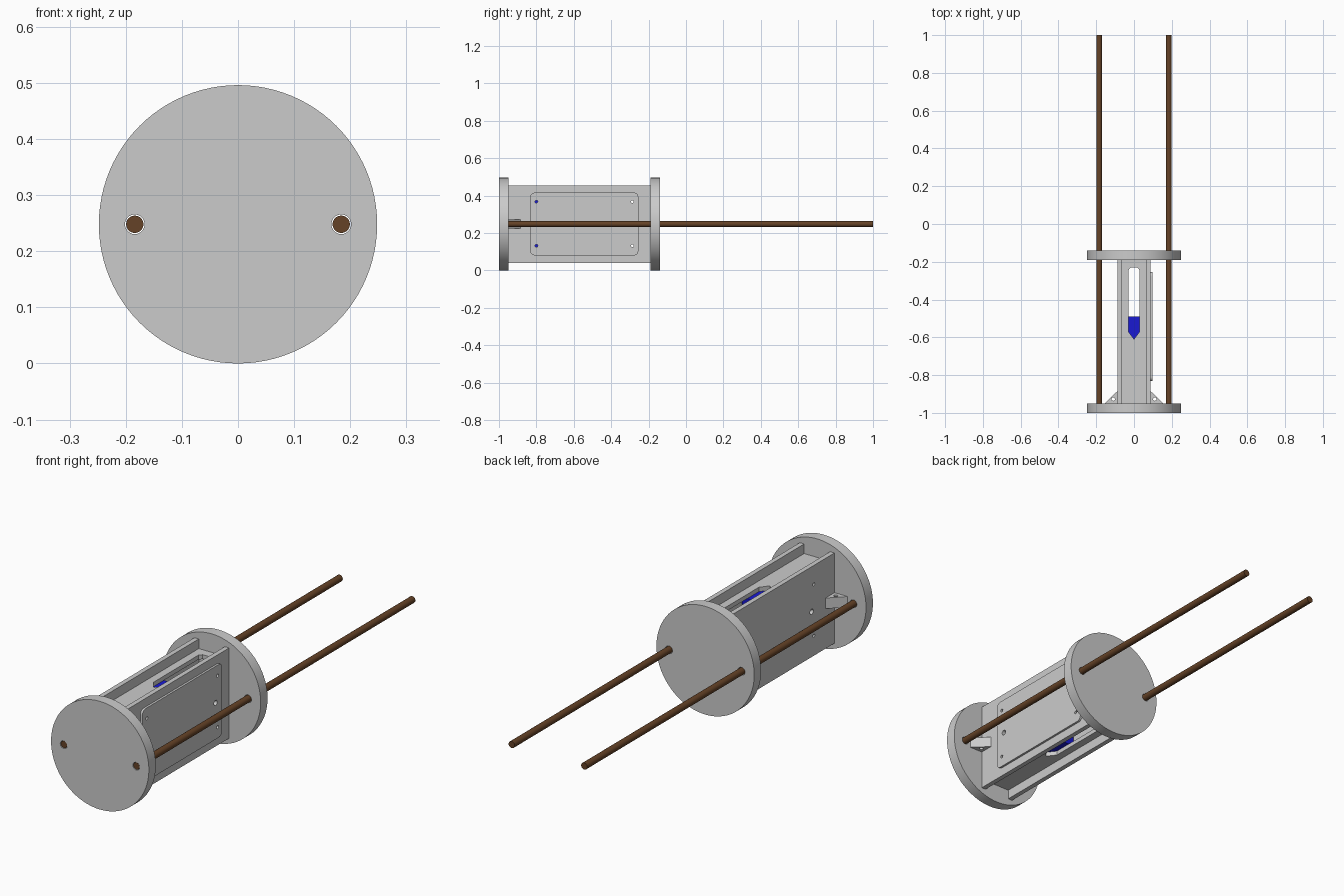
import bpy, bmesh, math
from mathutils import Matrix

if "Cube" in bpy.data.objects:
    bpy.data.objects.remove(bpy.data.objects["Cube"])

Z = 0.248          # height of the main axis
Y0, Y1 = -0.95, -0.19   # body between the two discs


def material(name, rgb):
    m = bpy.data.materials.new(name)
    m.diffuse_color = (*rgb, 1)
    m.use_nodes = True
    m.node_tree.nodes["Principled BSDF"].inputs["Base Color"].default_value = m.diffuse_color
    return m


def prism(name, pts, to_world, depth, mat=None):
    """Extrude a 2D outline by depth along local z, then place it with to_world(u, v, w)."""
    bm = bmesh.new()
    lo = [bm.verts.new(to_world(u, v, depth[0])) for u, v in pts]
    hi = [bm.verts.new(to_world(u, v, depth[1])) for u, v in pts]
    n = len(pts)
    bm.faces.new(lo)
    bm.faces.new(hi)
    for i in range(n):
        j = (i + 1) % n
        bm.faces.new((lo[i], lo[j], hi[j], hi[i]))
    bmesh.ops.recalc_face_normals(bm, faces=bm.faces)
    me = bpy.data.meshes.new(name)
    bm.to_mesh(me)
    bm.free()
    ob = bpy.data.objects.new(name, me)
    bpy.context.collection.objects.link(ob)
    if mat:
        me.materials.append(mat)
    return ob


def along_x(u, v, w): return (w, u, v)    # outline in y, z
def along_y(u, v, w): return (u, w, v)    # outline in x, z
def along_z(u, v, w): return (u, v, w)    # outline in x, y


def circle(u, v, r, n):
    return [(u + r * math.cos(2 * math.pi * i / n), v + r * math.sin(2 * math.pi * i / n))
            for i in range(n)]


def rect(u0, u1, v0, v1):
    return [(u0, v0), (u1, v0), (u1, v1), (u0, v1)]


def rounded(u0, u1, v0, v1, r, n=6):
    pts = []
    for k, (cu, cv) in enumerate([(u1 - r, v1 - r), (u0 + r, v1 - r), (u0 + r, v0 + r), (u1 - r, v0 + r)]):
        for i in range(n + 1):
            a = math.pi / 2 * (k + i / n)
            pts.append((cu + r * math.cos(a), cv + r * math.sin(a)))
    return pts


def smooth(ob):
    bpy.ops.object.select_all(action='DESELECT')
    ob.select_set(True)
    bpy.context.view_layer.objects.active = ob
    bpy.ops.object.shade_smooth_by_angle(angle=math.radians(30))


def cut(ob, cutters):
    bpy.context.view_layer.objects.active = ob
    for c in cutters:
        m = ob.modifiers.new("hole", 'BOOLEAN')
        m.operation, m.solver, m.object = 'DIFFERENCE', 'EXACT', c
        bpy.ops.object.modifier_apply(modifier=m.name)
    for c in cutters:
        bpy.data.objects.remove(c)


wood = material("wood", (0.13, 0.055, 0.02))
blue = material("blue", (0.01, 0.01, 0.65))

# End discs with clearance holes for the rods
for name, y in (("front_disc", -1.0), ("rear_disc", Y1)):
    disc = prism(name, circle(0, Z, 0.248, 96), along_y, (y, y + 0.05))
    cut(disc, [prism("rod_hole", circle(s * 0.184, Z, 0.0175, 24), along_y, (y - 0.1, y + 0.1))
               for s in (-1, 1)])
    smooth(disc)

# Long wooden rods
for name, s in (("left_rod", -1), ("right_rod", 1)):
    smooth(prism(name, circle(s * 0.184, Z, 0.0155, 24), along_y, (-0.998, 1.0), wood))


def screw_holes():
    spots = [(y, z, 0.0075) for y in (-0.80, -0.287) for z in (0.132, 0.368)]
    spots += [(y, Z, 0.012) for y in (-0.785, -0.302)]
    return [prism("screw_hole", circle(y, z, r, 16), along_x, (-0.3, 0.3)) for y, z, r in spots]


# Side walls and the rounded cover on the right
walls = [
    ("left_wall", rect(Y0, Y1, 0.041, 0.455), (-0.088, -0.066)),
    ("right_wall", rect(Y0, Y1, 0.041, 0.455), (0.066, 0.088)),
    ("right_cover", rounded(-0.832, -0.255, 0.081, 0.416, 0.022), (0.088, 0.098)),
]
for name, outline, depth in walls:
    wall = prism(name, outline, along_x, depth)
    cut(wall, screw_holes())
    smooth(wall)

# Recessed top and bottom plates with a pointed slot
slot = [(0, -0.61), (0.03, -0.57), (0.03, -0.245), (0.018, -0.23),
        (-0.018, -0.23), (-0.03, -0.245), (-0.03, -0.57)]
for name, z in (("bottom_plate", 0.085), ("top_plate", 0.391)):
    plate = prism(name, rect(-0.066, 0.066, Y0, Y1), along_z, (z, z + 0.02))
    cut(plate, [prism("slot", slot, along_z, (z - 0.1, z + 0.1))])

# Blue block inside the body
prism("blue_block", rect(-0.06, 0.06, -0.945, -0.49), along_z, (0.107, 0.389), blue)

# Triangular corner brackets with a vertical hole
for name, s in (("left_bracket", -1), ("right_bracket", 1)):
    tri = [(s * 0.088, Y0), (s * 0.155, Y0), (s * 0.088, -0.885)]
    bracket = prism(name, tri, along_z, (0.224, 0.273))
    cut(bracket, [prism("bracket_hole", circle(s * 0.110, -0.927, 0.009, 16), along_z, (0.1, 0.4))])
    smooth(bracket)
